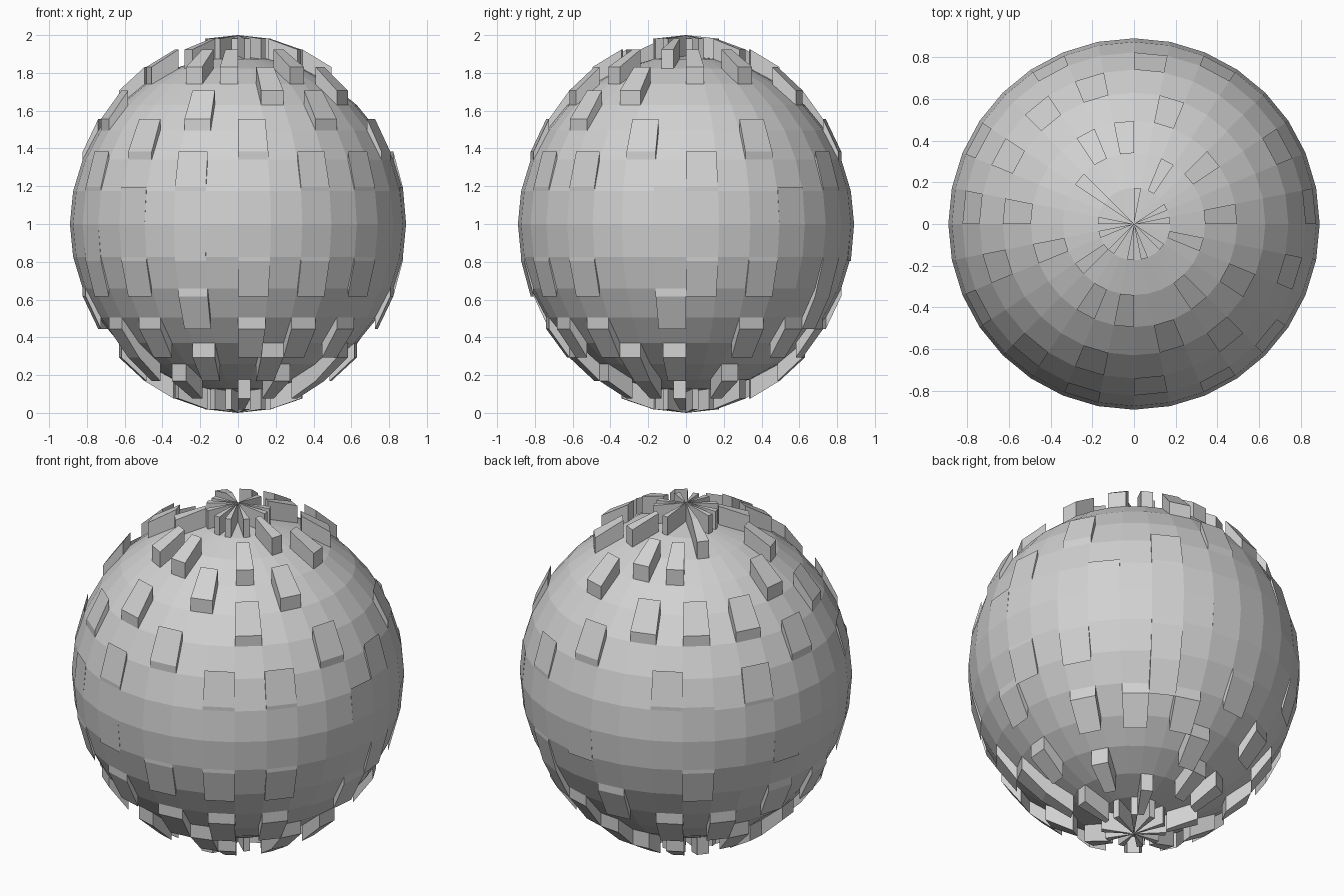
import bpy
import bmesh
import math

cube = bpy.data.objects.get("Cube")
if cube:
    bpy.data.objects.remove(cube, do_unlink=True)

SEGMENTS, RINGS = 32, 16
RADIUS, HALF_HEIGHT = 0.89, 1.0

# Raised panels: columns of each ring from top to bottom, counted around +z from +x
RAISED_COLUMNS = [
    [0, 2, 7, 12, 15, 17, 20, 23, 25, 28],
    [5, 12, 19, 30],
    [0, 3, 8, 10, 17, 21, 23, 27],
    [6, 15, 25, 29],
    [9, 11, 13, 17, 22, 27],
    [2, 7, 15, 20, 24, 30],
    [0, 5, 10, 13, 18, 22, 26, 28],
    [3, 11, 20, 31],
    [7, 14, 18, 22],
    [0, 2, 5, 11, 18, 20, 24, 26, 28],
    [5, 8, 14, 16, 22, 31],
    [2, 4, 6, 10, 12, 18, 20, 24, 26, 28],
    [7, 13, 16, 18, 22, 25, 29, 31],
    [2, 8, 10, 15, 20, 26, 29],
    [5, 12, 17, 24, 31],
    range(1, SEGMENTS - 1, 3),
]


def is_raised(face):
    c = face.calc_center_median()
    column = int(math.atan2(c.y, c.x) % math.tau / math.tau * SEGMENTS)
    ring = int(math.acos(c.z / c.length) / math.pi * RINGS)
    return column in RAISED_COLUMNS[ring]


# Ball core
bm = bmesh.new()
bmesh.ops.create_uvsphere(bm, u_segments=SEGMENTS, v_segments=RINGS, radius=RADIUS)

# Blocks pushed up or down, away from the equator
chosen = [f for f in bm.faces if is_raised(f)]
raised = bmesh.ops.extrude_discrete_faces(bm, faces=chosen)["faces"]
for v in {v for f in raised for v in f.verts}:
    v.co.z *= HALF_HEIGHT / RADIUS
bmesh.ops.dissolve_degenerate(bm, dist=0.00001, edges=bm.edges[:])
bmesh.ops.translate(bm, verts=bm.verts[:], vec=(0, 0, HALF_HEIGHT))

mesh = bpy.data.meshes.new("studded_ball")
bm.to_mesh(mesh)
bm.free()
ball = bpy.data.objects.new("studded_ball", mesh)
bpy.context.collection.objects.link(ball)

# Plain grey
grey = bpy.data.materials.new("plain_grey")
grey.use_nodes = True
colour = (0.64, 0.64, 0.64, 1)
grey.diffuse_color = colour
grey.node_tree.nodes["Principled BSDF"].inputs["Base Color"].default_value = colour
mesh.materials.append(grey)
